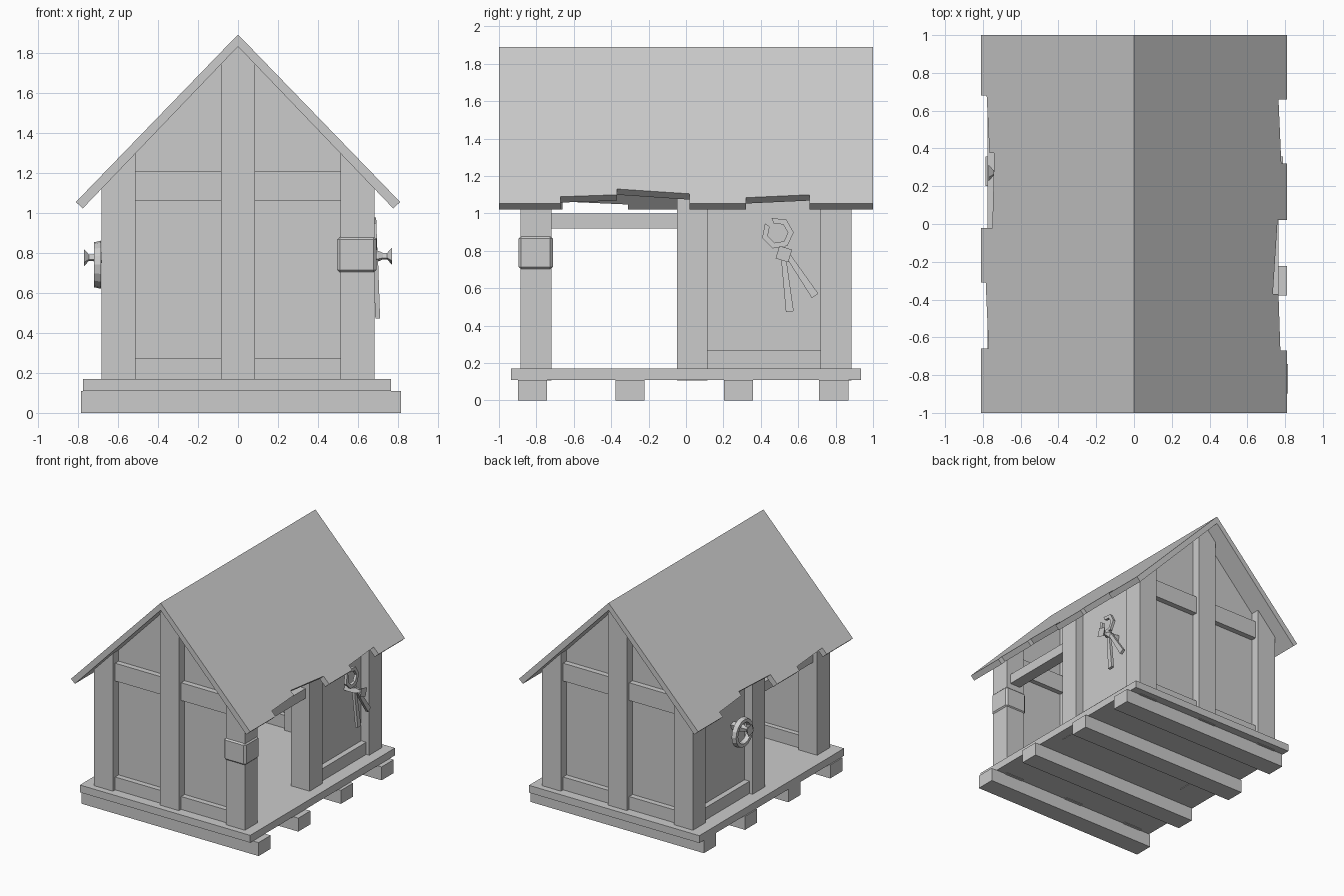
import bpy, bmesh, math
from mathutils import Vector

cube = bpy.data.objects.get("Cube")
if cube:
    bpy.data.objects.remove(cube, do_unlink=True)

grey = bpy.data.materials.new("plain grey")
grey.use_nodes = True
grey.diffuse_color = (0.6, 0.6, 0.6, 1)
grey.node_tree.nodes["Principled BSDF"].inputs["Base Color"].default_value = (0.6, 0.6, 0.6, 1)


def finish(name, bm):
    bmesh.ops.recalc_face_normals(bm, faces=bm.faces)
    mesh = bpy.data.meshes.new(name)
    bm.to_mesh(mesh)
    bm.free()
    mesh.materials.append(grey)
    ob = bpy.data.objects.new(name, mesh)
    bpy.context.collection.objects.link(ob)
    return ob


def loft(name, rings, closed=False):
    """Skin equal rings of points; cap the ends unless the loop is closed."""
    bm = bmesh.new()
    loops = [[bm.verts.new(p) for p in ring] for ring in rings]
    n = len(loops[0])
    pairs = list(zip(loops, loops[1:])) + ([(loops[-1], loops[0])] if closed else [])
    for a, b in pairs:
        for i in range(n):
            j = (i + 1) % n
            bm.faces.new((a[i], a[j], b[j], b[i]))
    if not closed:
        bm.faces.new(loops[0])
        bm.faces.new(loops[-1])
    return finish(name, bm)


def box(name, x, y, z):
    return loft(name, [[(x[0], y[0], h), (x[1], y[0], h), (x[1], y[1], h), (x[0], y[1], h)] for h in z])


def under_roof(x):
    return 1.83 - 1.043 * abs(x)


def upright(name, x, y, base):
    """Timber or panel whose top is cut to the roof slope."""
    top = [x[1], 0, x[0]] if x[0] < 0 < x[1] else [x[1], x[0]]
    outline = [(x[0], base), (x[1], base)] + [(t, under_roof(t)) for t in top]
    return loft(name, [[(px, d, pz) for px, pz in outline] for d in y])


def span(sign, a, b):
    return tuple(sorted((sign * a, sign * b)))


# Floor and the joists below it
box("floor", (-0.775, 0.765), (-0.935, 0.935), (0.11, 0.17))
joists = [(-0.82, -0.785, 0.815), (-0.3, -0.77, 0.81), (0.28, -0.785, 0.79), (0.79, -0.77, 0.80)]
for y, left, right in joists:
    box("floor_joist", (left, right), (y - 0.078, y + 0.078), (0, 0.11))

# Gable ends
for s, end in ((-1, "front"), (1, "back")):
    upright(end + "_centre_post", (-0.085, 0.085), span(s, 0.72, 0.883), 0.106)
    upright(end + "_gable_panel", (-0.6, 0.6), span(s, 0.79, 0.81), 0.12)
    box(end + "_lower_rail", (-0.55, 0.55), span(s, 0.75, 0.855), (0.13, 0.275))
    box(end + "_upper_rail", (-0.55, 0.55), span(s, 0.75, 0.855), (1.06, 1.205))

# Long sides: posts, one closed bay and one open bay
for s, side in ((1, "left"), (-1, "right")):
    for y in (-0.802, 0.033, 0.802):
        upright(side + "_post", span(s, 0.512, 0.682), (y - 0.082, y + 0.082), 0.106)
    upright(side + "_wall_panel", span(s, 0.59, 0.61), (0.05, 0.8), 0.12)
    box(side + "_wall_rail", span(s, 0.55, 0.655), (0.05, 0.8), (0.13, 0.27))
    box(side + "_opening_beam", span(s, 0.55, 0.645), (-0.8, 0.0), (0.92, 1.0))

# Roof slabs with broken eaves, given as (y, eave x)
left_eave = [(-1, .81), (-.67, .81), (-.67, .775), (-.37, .765), (-.37, .735), (.02, .76),
             (.02, .81), (.32, .81), (.32, .78), (.66, .765), (.66, .81), (1, .81)]
right_eave = [(-1, .81), (-.66, .81), (-.66, .77), (-.31, .785), (-.31, .81), (-.02, .81),
              (-.02, .75), (.375, .74), (.375, .765), (.68, .78), (.68, .81), (1, .81)]
for s, name, eave in ((1, "left_roof", left_eave), (-1, "right_roof", right_eave)):
    outline = [(1, 0), (-1, 0)] + eave
    upper = [(s * x, y, 1.89 - 1.033 * x) for y, x in outline]
    lower = [(s * max(x - 0.035, 0), y, under_roof(max(x - 0.035, 0))) for y, x in outline]
    loft(name, [upper, lower])

# Chamfered band around one front post
band = box("post_band", (0.495, 0.692), (-0.895, -0.712), (0.70, 0.88))
bev = band.modifiers.new("chamfer", 'BEVEL')
bev.width = 0.014
bev.segments = 1


# Flared square pegs on the side walls
def peg(name, s, y, z, stations):
    corners = [math.radians(28 + 90 * i) for i in range(4)]
    loft(name, [[(s * x, y + r * math.cos(a), z + r * math.sin(a)) for a in corners] for x, r in stations])


flare = [(0.6, 0.03), (0.70, 0.03), (0.725, 0.018), (0.745, 0.018), (0.77, 0.05)]
peg("left_peg", 1, 0.523, 0.783, flare)
peg("right_peg", -1, 0.27, 0.775, flare)

# Ring hung on the right wall
ring = []
for i in range(16):
    a = math.tau * i / 16
    ring.append([(x, 0.27 + r * math.cos(a), 0.74 + r * math.sin(a))
                 for x, r in ((-0.685, 0.12), (-0.72, 0.112), (-0.72, 0.085), (-0.685, 0.078))])
loft("hanging_ring", ring, closed=True)


# Tongs hung on the left wall, leaning slightly outward at the bottom
def lean(y, z, depth):
    return (0.668 + 0.035 * (0.98 - z) + depth, y, z)


jaw = []
for i in range(7):
    a = math.radians(112 - 55 * i)
    jaw.append([lean(0.49 + r * math.cos(a), 0.895 + r * math.sin(a), d)
                for d, r in ((0, 0.086), (0.022, 0.086), (0.022, 0.055), (0, 0.055))])
loft("tong_jaws", jaw)
for tip in ((0.555, 0.475), (0.69, 0.56)):
    top, end = Vector((0.515, 0.82)), Vector(tip)
    side = (end - top).orthogonal().normalized()
    outline = [top - side * 0.012, top + side * 0.012, end + side * 0.021, end - side * 0.021]
    loft("tong_handle", [[lean(p.x, p.y, d) for p in outline] for d in (0, 0.024)])
